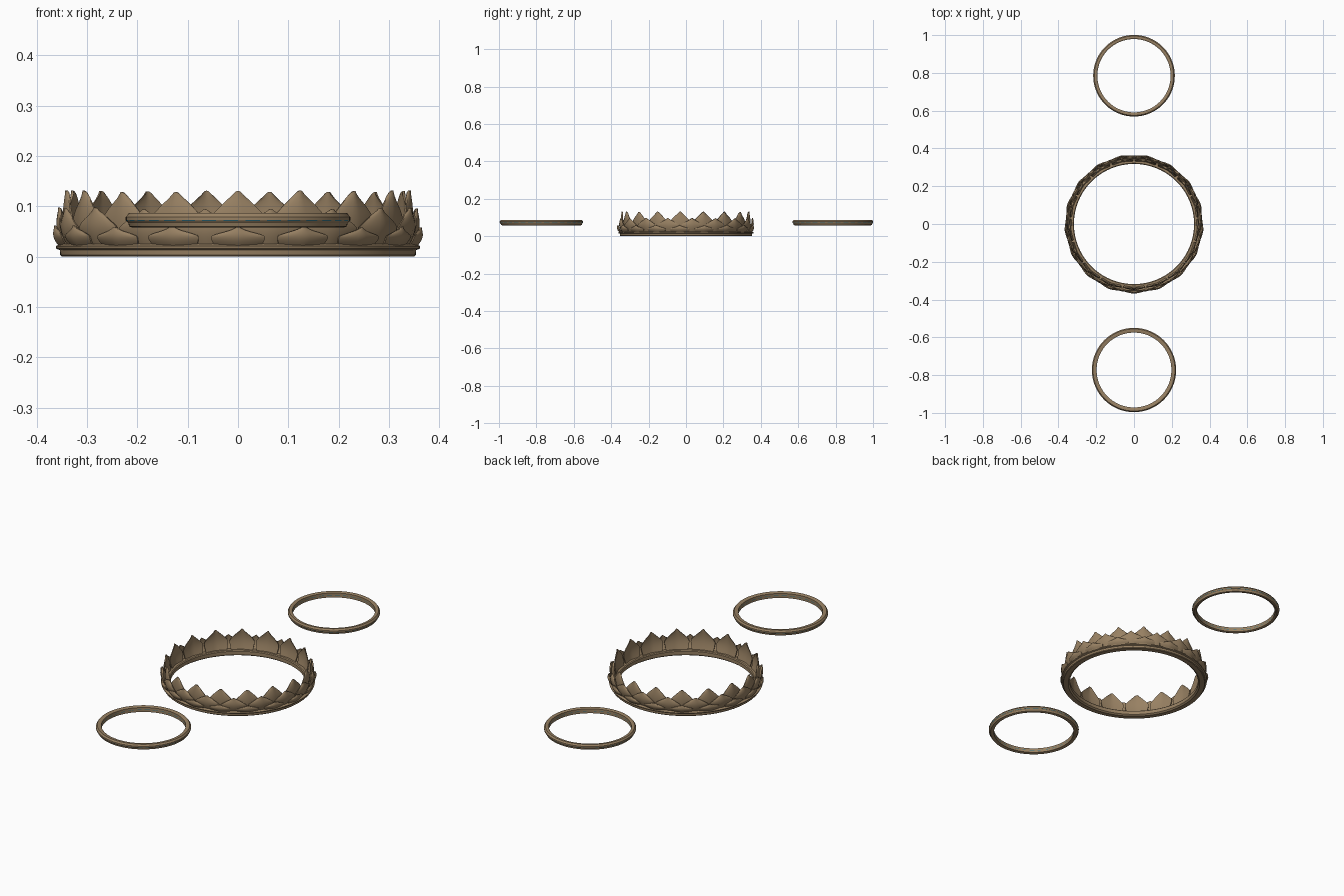
import bpy, bmesh, math, random

if "Cube" in bpy.data.objects:
    bpy.data.objects.remove(bpy.data.objects["Cube"])
random.seed(4)


def material(name, rgb):
    m = bpy.data.materials.new(name)
    m.diffuse_color = (*rgb, 1)
    m.use_nodes = True
    m.node_tree.nodes["Principled BSDF"].inputs["Base Color"].default_value = m.diffuse_color
    return m


BRONZE = material("aged bronze", (0.315, 0.22, 0.125))
TEAL = material("teal inlay", (0.03, 0.17, 0.24))


def finish(name, bm, mats, loc=(0, 0, 0), angle=35):
    bmesh.ops.recalc_face_normals(bm, faces=bm.faces)
    me = bpy.data.meshes.new(name)
    bm.to_mesh(me)
    bm.free()
    ob = bpy.data.objects.new(name, me)
    ob.location = loc
    bpy.context.collection.objects.link(ob)
    for m in mats:
        me.materials.append(m)
    bpy.ops.object.select_all(action='DESELECT')
    bpy.context.view_layer.objects.active = ob
    ob.select_set(True)
    bpy.ops.object.shade_smooth_by_angle(angle=math.radians(angle))
    return ob


def lathe(name, profile, loc=(0, 0, 0), seg=96, inlay=()):
    """Closed (r, z) profile spun about z; inlay strips get dashes of the second material."""
    bm = bmesh.new()
    n = len(profile)
    rows = []
    for s in range(seg):
        a = 2 * math.pi * s / seg
        rows.append([bm.verts.new((r * math.cos(a), r * math.sin(a), z)) for r, z in profile])
    for s in range(seg):
        p, q = rows[s], rows[(s + 1) % seg]
        for i in range(n):
            j = (i + 1) % n
            f = bm.faces.new((p[i], q[i], q[j], p[j]))
            if i in inlay and s % 3 != 0:
                f.material_index = 1
    return finish(name, bm, [BRONZE, TEAL] if inlay else [BRONZE], loc, 25)


def petal_tier(name, count, phase, radius, z0, z1, half_w, lean, bulge, thick, shoulder=0.4):
    """Ring of ridged petals with blunt rounded tips, each a closed shell."""
    bm = bmesh.new()
    NU, NV = 10, 12
    for k in range(count):
        mid = 2 * math.pi * (k + phase) / count - math.pi / 2
        top = z1 - random.uniform(0, 0.004)
        grids = []
        for side in (0, 1):
            g = []
            for j in range(NV + 1):
                v = j / NV
                # wide shoulders narrowing to a blunt point
                t = max(0, (v - shoulder) / (1 - shoulder))
                w = half_w * (0.88 + 0.3 * min(v, 0.4)) * (1 - 0.86 * t ** 1.2)
                row = []
                for i in range(NU + 1):
                    u = 2 * i / NU - 1
                    r = radius + lean * v + bulge * math.sin(math.pi * min(1, v * 1.05))
                    r += 0.006 * (1 - abs(u)) * (1 - 0.5 * v) - 0.003 * u * u
                    if side:
                        r -= thick * (1 - 0.5 * v) * (1 - 0.5 * u * u)
                    a = mid + u * w / radius
                    z = z0 + (top - z0) * v - 0.006 * t * u * u
                    row.append(bm.verts.new((r * math.cos(a), r * math.sin(a), z)))
                g.append(row)
            grids.append(g)
            for j in range(NV):
                for i in range(NU):
                    bm.faces.new((g[j][i], g[j][i + 1], g[j + 1][i + 1], g[j + 1][i]))
        # close the rim between front and back
        A, B = grids

        def rim(g):
            return (g[0] + [g[j][NU] for j in range(1, NV + 1)]
                    + g[NV][-2::-1] + [g[j][0] for j in range(NV - 1, 0, -1)])
        ra, rb = rim(A), rim(B)
        for i in range(len(ra)):
            j = (i + 1) % len(ra)
            bm.faces.new((ra[i], ra[j], rb[j], rb[i]))
    return finish(name, bm, [BRONZE])


# Crown base: foot band, flared lip and inner ledge
lathe("crown_base", [(0.318, 0.006), (0.326, 0.0), (0.350, 0.0), (0.353, 0.003),
                     (0.354, 0.013), (0.361, 0.016), (0.362, 0.021), (0.354, 0.025),
                     (0.340, 0.028), (0.322, 0.028), (0.318, 0.024)])

# Three overlapping petal tiers
N = 17
petal_tier("tall_petals", N, 0.0, 0.336, 0.022, 0.132, 0.059, 0.006, 0.006, 0.009, 0.45)
petal_tier("middle_petals", N, 0.5, 0.343, 0.020, 0.098, 0.060, 0.013, 0.008, 0.008, 0.5)
petal_tier("low_petals", N, 0.0, 0.349, 0.018, 0.062, 0.052, 0.015, 0.007, 0.007, 0.55)


# Two loose bands with a stepped section and thin dashed teal inlay
def band(name, outer, inner, y):
    lathe(name, [(inner, 0.061), (outer - 0.013, 0.058), (outer - 0.007, 0.060),
                 (outer - 0.005, 0.067), (outer - 0.001, 0.0705), (outer, 0.0725),
                 (outer, 0.079), (outer - 0.003, 0.082), (outer - 0.006, 0.087),
                 (outer - 0.016, 0.087), (inner, 0.084), (inner, 0.0735), (inner, 0.0715)],
          (0, y, 0), 96, inlay=(4, 11))


band("front_band", 0.223, 0.198, -0.773)
band("back_band", 0.216, 0.194, 0.785)
